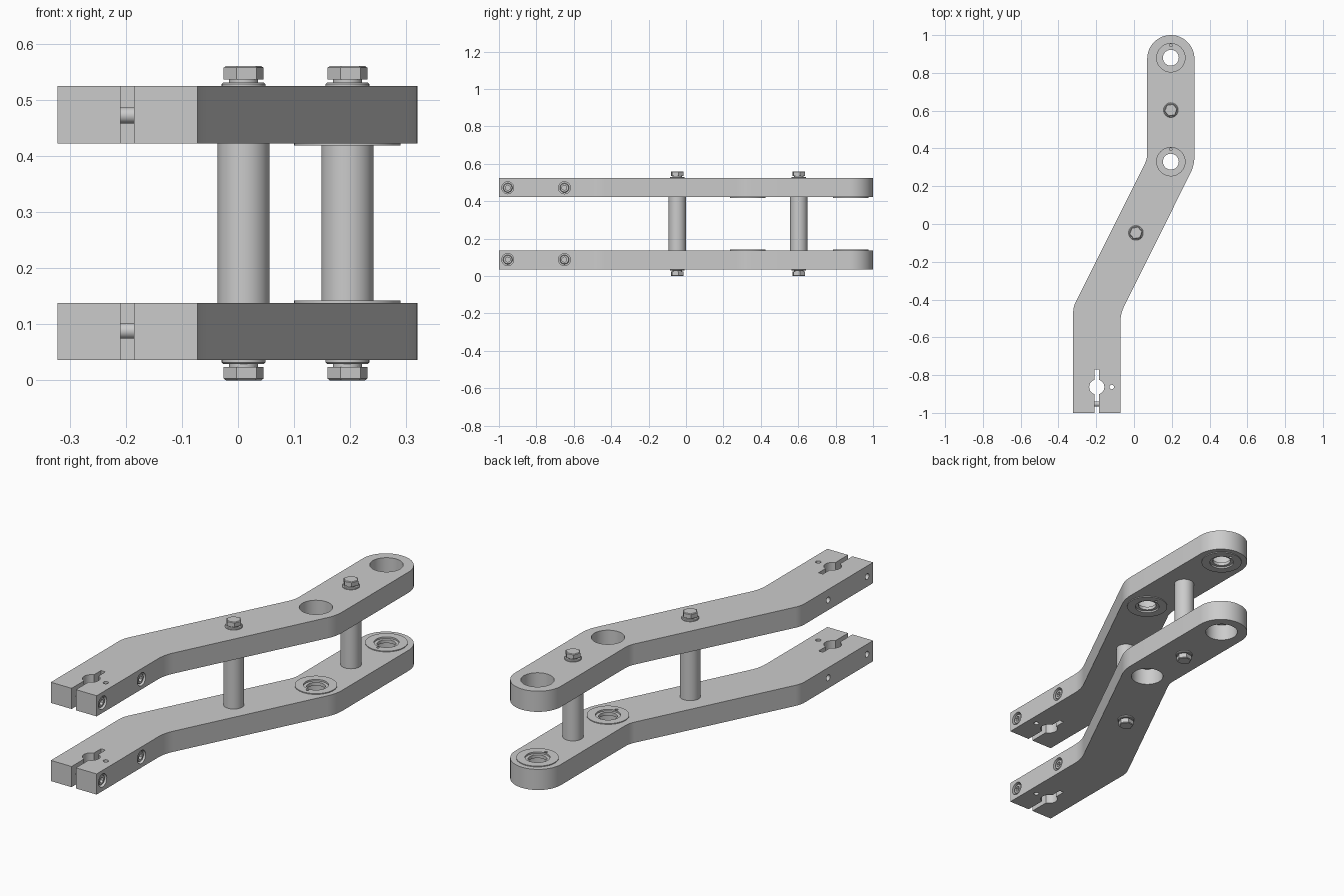
import bpy
import bmesh
from math import pi, sin, cos, tan, radians
from mathutils import Matrix, Vector

if "Cube" in bpy.data.objects:
    bpy.data.objects.remove(bpy.data.objects["Cube"])

grey = bpy.data.materials.new("machined_grey")
grey.use_nodes = True
colour = (0.6, 0.6, 0.6, 1)
grey.diffuse_color = colour
grey.node_tree.nodes["Principled BSDF"].inputs["Base Color"].default_value = colour

MID = 0.28                       # height of the mirror plane between the plates
LOW, HIGH = 0.036, 0.138         # lower plate
SCREW_Z = 0.088
HOLES = [(0.195, 0.88), (0.195, 0.33)]
POSTS = [(0.01, -0.047), (0.195, 0.603)]
CLAMP_X, CLAMP_Y = -0.197, -0.863
SIDE_X = -0.072
SCREWS = [-0.953, -0.65]


def finish(name, bm):
    bmesh.ops.recalc_face_normals(bm, faces=bm.faces)
    mesh = bpy.data.meshes.new(name)
    bm.to_mesh(mesh)
    bm.free()
    ob = bpy.data.objects.new(name, mesh)
    bpy.context.collection.objects.link(ob)
    mesh.materials.append(grey)
    return ob


def lathe(name, profile, place=(0, 0, 0), steps=64, closed=False, along_x=False, turn=0):
    """Spin a (radius, height) profile around z, or around x."""
    bm = bmesh.new()
    vs = [bm.verts.new((r, 0, z)) for r, z in profile]
    pairs = list(zip(vs, vs[1:])) + ([(vs[-1], vs[0])] if closed else [])
    edges = [bm.edges.new(p) for p in pairs]
    bmesh.ops.spin(bm, geom=vs + edges, cent=(0, 0, 0), axis=(0, 0, 1),
                   angle=2 * pi, steps=steps)
    bmesh.ops.remove_doubles(bm, verts=bm.verts, dist=1e-5)
    m = Matrix.Translation(place)
    if along_x:
        m = m @ Matrix.Rotation(pi / 2, 4, 'Y')
    bm.transform(m @ Matrix.Rotation(turn, 4, 'Z'))
    return finish(name, bm)


def rod(name, r, a, b, place, **kw):
    return lathe(name, [(0, a), (r, a), (r, b), (0, b)], place, **kw)


def cut(ob, cutters):
    for c in cutters:
        c.hide_render = True
        mod = ob.modifiers.new("cut", 'BOOLEAN')
        mod.operation, mod.solver, mod.object = 'DIFFERENCE', 'EXACT', c
        bpy.context.view_layer.objects.active = ob
        bpy.ops.object.modifier_apply(modifier=mod.name)
        bpy.data.objects.remove(c)


def fillet(prev, corner, nxt, radius, steps=8):
    """Points of a rounded corner, from one tangent point to the other."""
    p, c, n = Vector(prev), Vector(corner), Vector(nxt)
    u, v = (p - c).normalized(), (n - c).normalized()
    half = u.angle(v) / 2
    centre = c + (u + v).normalized() * radius / sin(half)
    a = c + u * radius / tan(half) - centre
    b = c + v * radius / tan(half) - centre
    return [centre + a.lerp(b, i / steps).normalized() * radius for i in range(steps + 1)]


# Cranked plate outline: square clamp end, two bends, round far end
left, right = -0.322, SIDE_X
lb, lt = (left, -0.439), (0.07, 0.345)
rb, rt = (right, -0.475), (0.32, 0.311)
ex, ey = HOLES[0]
outline = [Vector((left, -1)), Vector((right, -1))]
outline += fillet((right, -1), rb, rt, 0.2) + fillet(rb, rt, (0.32, ey), 0.2)
outline += [Vector((ex + 0.125 * cos(t), ey - 0.005 + 0.125 * sin(t)))
            for t in [pi * i / 40 for i in range(41)]]
outline += fillet((0.07, ey), lt, lb, 0.125) + fillet(lt, lb, (left, -1), 0.125)

bm = bmesh.new()
base = bm.faces.new([bm.verts.new((p.x, p.y, LOW)) for p in outline])
top = bmesh.ops.extrude_face_region(bm, geom=[base])["geom"]
bmesh.ops.translate(bm, vec=(0, 0, HIGH - LOW),
                    verts=[g for g in top if isinstance(g, bmesh.types.BMVert)])
plate = finish("lower_plate", bm)

# Clamp slot, pivot hole, pin hole, bearing bores and screw counterbores
bm = bmesh.new()
bmesh.ops.create_cube(bm, size=1)
bm.transform(Matrix.Translation((CLAMP_X, -0.92, MID / 2))
             @ Matrix.Diagonal((0.024, 0.3, 1, 1)))
cutters = [finish("slot_cutter", bm),
           rod("pivot_cutter", 0.04, -0.1, 0.3, (CLAMP_X, CLAMP_Y, 0)),
           rod("pin_cutter", 0.012, -0.1, 0.3, (-0.118, CLAMP_Y, 0), steps=32)]
for x, y in HOLES:
    cutters.append(rod("bore_cutter", 0.075, -0.1, 0.3, (x, y, 0)))
for y in SCREWS:
    spot = (SIDE_X, y, SCREW_Z)
    cutters.append(lathe("screw_cutter", [(0, -0.4), (0.0145, -0.4), (0.0145, -0.035),
                                          (0.032, -0.035), (0.032, 0.1), (0, 0.1)],
                         spot, steps=32, along_x=True))
cut(plate, cutters)
half = [plate]

# Clamp screws with hexagon sockets
for label, y in zip(("front", "rear"), SCREWS):
    spot = (SIDE_X, y, SCREW_Z)
    screw = lathe(f"lower_{label}_clamp_screw",
                  [(0, -0.22), (0.014, -0.22), (0.014, -0.0345), (0.025, -0.0345),
                   (0.025, -0.008), (0.022, -0.005), (0, -0.005)],
                  spot, steps=32, along_x=True)
    cut(screw, [rod("socket_cutter", 0.014, -0.02, 0.1, spot, steps=6, along_x=True)])
    half.append(screw)

# Bolts with washer, collar and chamfered hexagon head, under the lower plate
for label, (x, y) in zip(("middle", "end"), POSTS):
    spot = (x, y, 0)
    half.append(lathe(f"lower_{label}_washer",
                      [(0, LOW), (0.039, LOW), (0.039, 0.032), (0.036, 0.029),
                       (0.026, 0.029), (0.026, 0.022), (0, 0.022)], spot))
    half.append(lathe(f"lower_{label}_bolt_head",
                      [(0, 0.024), (0.036, 0.024), (0.036, 0.003), (0.032, 0), (0, 0)],
                      spot, steps=6, turn=radians(10)))


def bearing(name, x, y, side):
    """Flanged bush with a stepped hole and a small locating hole."""
    ob = lathe(name, [(0.042, 0.118), (0.075, 0.118), (0.075, HIGH), (0.095, HIGH),
                      (0.095, 0.142), (0.056, 0.142), (0.056, 0.134), (0.042, 0.134)],
               (x, y, 0), closed=True)
    cut(ob, [rod("dowel_cutter", 0.007, 0, 0.3, (x, y + side * 0.066, 0), steps=16)])
    return ob


def flip(ob):
    ob.data.transform(Matrix.Translation((0, 0, 2 * MID)) @ Matrix.Diagonal((1, 1, -1, 1)))
    ob.data.flip_normals()


# Upper half is the lower half mirrored
parts = list(half)
for ob in half:
    twin = ob.copy()
    twin.data = ob.data.copy()
    twin.name = ob.name.replace("lower", "upper")
    bpy.context.collection.objects.link(twin)
    flip(twin)
    parts.append(twin)
for label, (x, y) in zip(("end", "inner"), HOLES):
    parts.append(bearing(f"lower_{label}_bearing", x, y, -1))
    upper = bearing(f"upper_{label}_bearing", x, y, 1)
    flip(upper)
    parts.append(upper)

# Spacer posts between the plates
for label, (x, y) in zip(("middle", "end"), POSTS):
    parts.append(rod(f"{label}_spacer", 0.0465, HIGH, 2 * MID - HIGH, (x, y, 0)))

bpy.ops.object.select_all(action='DESELECT')
for ob in parts:
    ob.select_set(True)
bpy.context.view_layer.objects.active = plate
bpy.ops.object.shade_smooth_by_angle(angle=radians(30))
